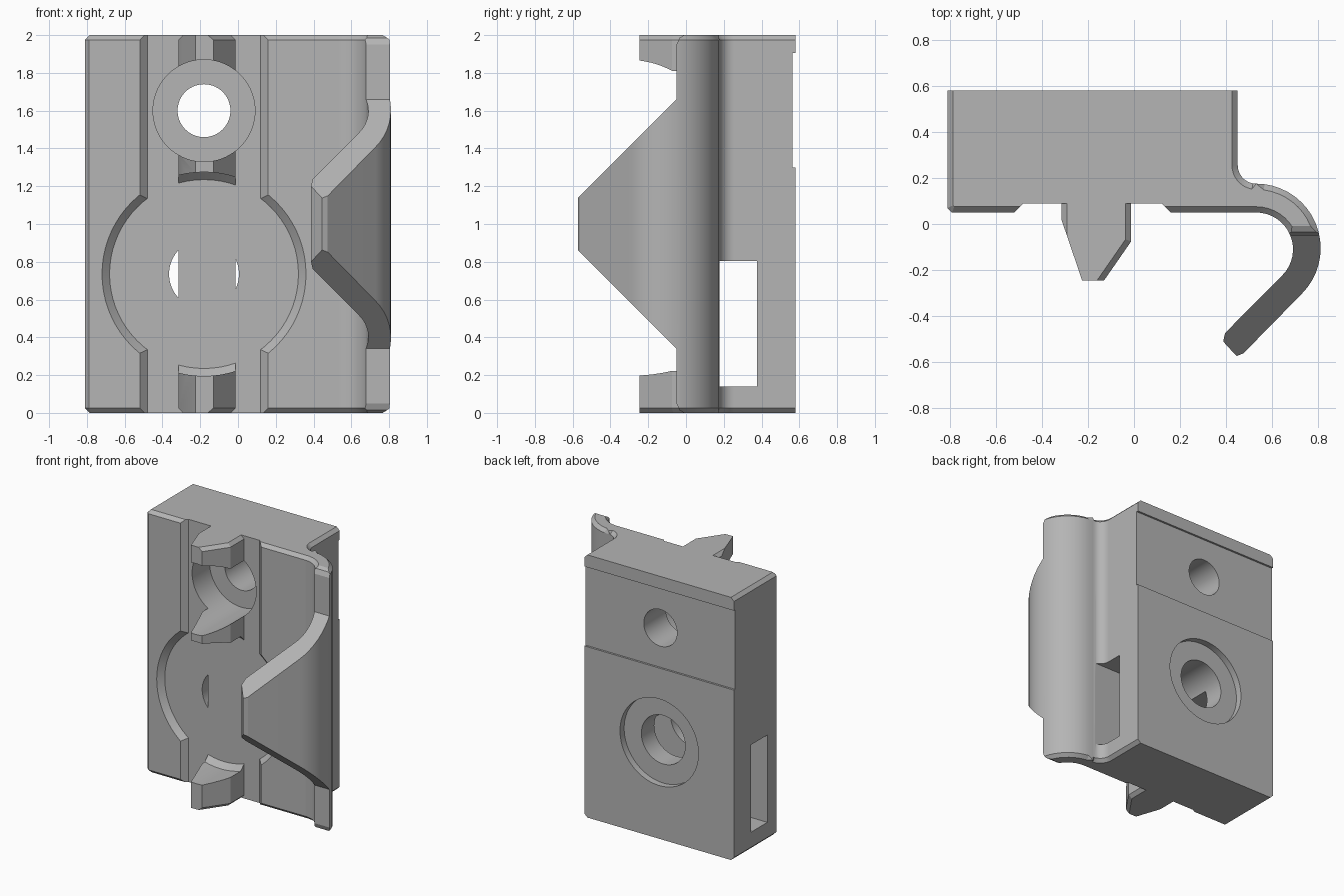
import bpy
import bmesh
from math import sin, cos, pi, radians

cube = bpy.data.objects.get("Cube")
if cube:
    bpy.data.objects.remove(cube, do_unlink=True)

grey = bpy.data.materials.new("plain grey")
grey.use_nodes = True
GREY = (0.46, 0.46, 0.46, 1)
grey.diffuse_color = GREY
grey.node_tree.nodes["Principled BSDF"].inputs["Base Color"].default_value = GREY


def finish(name, bm):
    bmesh.ops.recalc_face_normals(bm, faces=bm.faces[:])
    mesh = bpy.data.meshes.new(name)
    bm.to_mesh(mesh)
    bm.free()
    mesh.materials.append(grey)
    obj = bpy.data.objects.new(name, mesh)
    bpy.context.collection.objects.link(obj)
    return obj


def prism(name, points, low, high, axis="z", chamfer=None):
    """Extrude an outline along an axis; chamfer is a rule choosing cap edges."""
    def place(a, b, c):
        return (a, b, c) if axis == "z" else (c, a, b)
    bm = bmesh.new()
    rings = [[bm.verts.new(place(a, b, c)) for a, b in points] for c in (low, high)]
    n = len(points)
    caps = [bm.faces.new(ring) for ring in rings]
    for i in range(n):
        j = (i + 1) % n
        bm.faces.new((rings[0][i], rings[0][j], rings[1][j], rings[1][i]))
    bmesh.ops.recalc_face_normals(bm, faces=bm.faces[:])
    if chamfer:
        edges = [e for cap in caps for e in cap.edges if chamfer(*[v.co for v in e.verts])]
        bmesh.ops.bevel(bm, geom=edges, offset=0.025, segments=1,
                        affect="EDGES", clamp_overlap=False)
    return finish(name, bm)


def lathe(name, x, z, profile, n=72):
    """Solid of revolution about a front-to-back axis; profile is (radius, y)."""
    bm = bmesh.new()
    rings = [[bm.verts.new((x + r * cos(2 * pi * i / n), y, z + r * sin(2 * pi * i / n)))
              for i in range(n)] for r, y in profile]
    for a, b in zip(rings, rings[1:]):
        for i in range(n):
            j = (i + 1) % n
            bm.faces.new((a[i], a[j], b[j], b[i]))
    bm.faces.new(rings[0])
    bm.faces.new(rings[-1])
    return finish(name, bm)


def box_outline(a0, a1, b0, b1):
    return [(a0, b0), (a1, b0), (a1, b1), (a0, b1)]


def arc(cx, cy, r, start, end, steps):
    angles = [radians(start + (end - start) * i / steps) for i in range(steps + 1)]
    return [(cx + r * cos(t), cy + r * sin(t)) for t in angles]


def combine(obj, tool, operation="DIFFERENCE"):
    mod = obj.modifiers.new("cut", "BOOLEAN")
    mod.operation = operation
    mod.solver = "EXACT"
    mod.object = tool
    bpy.context.view_layer.objects.active = obj
    bpy.ops.object.modifier_apply(modifier=mod.name)


# Block and hooked wing share one outline, chamfered at top and bottom
BACK = 0.58
outline = [(-0.81, BACK), (-0.81, 0.07), (-0.79, 0.05)]
outline += arc(0.53, -0.11, 0.16, 90, -45, 16)
outline += [(0.395, -0.473), (0.387, -0.51), (0.445, -0.573), (0.475, -0.561)]
outline += arc(0.53, -0.105, 0.28, -45, 90, 18)
outline += arc(0.53, 0.255, 0.08, 270, 180, 9)
outline += [(0.45, BACK)]
body = prism("block_with_hook", outline, 0, 2,
             chamfer=lambda a, b: min(a.y, b.y) < BACK - 0.001)

# Tapered side outline trims the hook
half = [(0.7, -0.1), (0.3, -0.1), (0, -0.005), (-0.035, 0.015), (-0.05, 0.05),
        (-0.05, 0.34), (-0.6, 0.89)]
side = half + [(y, 2 - z) for y, z in reversed(half)]
trim = prism("hook_trim", side, -1.5, 1.5, axis="x")
combine(body, trim, "INTERSECT")

# Central guide ridge
ridge_outline = [(-0.315, 0.1), (-0.315, 0.02), (-0.225, -0.245), (-0.13, -0.245),
                 (-0.012, -0.075), (-0.012, 0.1)]
ridge = prism("guide_ridge", ridge_outline, 0, 2,
              chamfer=lambda a, b: abs(a.x - b.x) < 0.001 or
              (min(a.x, b.x) > -0.14 and max(a.y, b.y) < 0))

# Cutters: sloped groove, round recess, bores, side slot, back recess
CX = -0.18
groove = prism("groove_cutter", [(-0.48, 0.09), (-0.56, 0.01), (0.2, 0.01), (0.12, 0.09)], -0.5, 2.5)
recess = lathe("round_recess_cutter", CX, 0.735, [(0.5, 0.09), (0.54, 0.05), (0.54, -0.5)])
upper_bore = lathe("upper_bore_cutter", CX, 1.6,
                   [(0.27, -0.5), (0.27, 0.3), (0.14, 0.3), (0.14, 0.8)])
lower_bore = lathe("lower_bore_cutter", CX, 0.735,
                   [(0.185, -0.5), (0.185, 0.53), (0.33, 0.53), (0.33, 0.8)])
slot = prism("side_slot_cutter", box_outline(0.178, 0.375, 0.14, 0.805), -1.5, 1.5, axis="x")
back = prism("back_recess_cutter", box_outline(0.565, 0.7, 1.3, 1.905), -1.5, 1.5, axis="x")

for cutter in (groove, recess, upper_bore, lower_bore, slot, back):
    combine(body, cutter)
for cutter in (recess, upper_bore):
    combine(ridge, cutter)
for helper in (trim, groove, recess, upper_bore, lower_bore, slot, back):
    bpy.data.objects.remove(helper, do_unlink=True)

# Smooth curved walls, keep machined edges crisp
for obj in (body, ridge):
    bpy.ops.object.select_all(action="DESELECT")
    obj.select_set(True)
    bpy.context.view_layer.objects.active = obj
    bpy.ops.object.shade_smooth_by_angle(angle=radians(20))
    weighted = obj.modifiers.new("flat_face_normals", "WEIGHTED_NORMAL")
    weighted.keep_sharp = True
